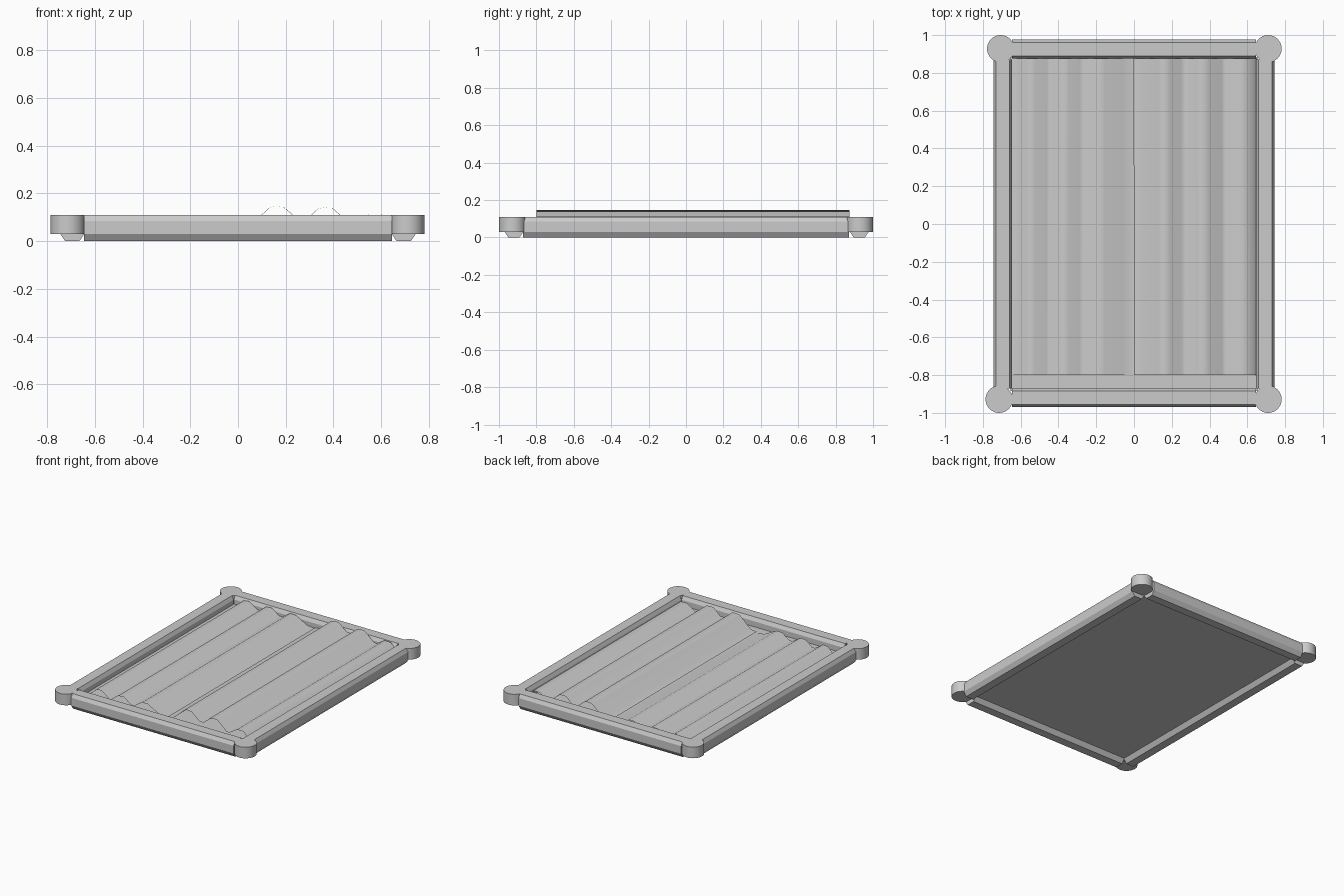
import bpy, bmesh, math
from mathutils import Vector

if "Cube" in bpy.data.objects:
    bpy.data.objects.remove(bpy.data.objects["Cube"])


def make_object(name, bm, smooth=None):
    bmesh.ops.recalc_face_normals(bm, faces=bm.faces)
    mesh = bpy.data.meshes.new(name)
    bm.to_mesh(mesh)
    bm.free()
    ob = bpy.data.objects.new(name, mesh)
    bpy.context.collection.objects.link(ob)
    if smooth:
        bpy.ops.object.select_all(action='DESELECT')
        ob.select_set(True)
        bpy.context.view_layer.objects.active = ob
        bpy.ops.object.shade_smooth_by_angle(angle=math.radians(smooth))
    return ob


# Bevelled rail cross-section: (offset across the rail, height)
RAIL = [(-0.03, 0), (0.03, 0), (0.05, 0.03), (0.05, 0.085),
        (0.036, 0.11), (-0.036, 0.11), (-0.05, 0.085), (-0.05, 0.03)]


def rail(name, centre, half_len, along_x):
    bm = bmesh.new()
    rings = []
    for end in (-half_len, half_len):
        rings.append([bm.verts.new((end, centre + o, z) if along_x
                                   else (centre + o, end, z)) for o, z in RAIL])
    n = len(RAIL)
    for i in range(n):
        j = (i + 1) % n
        bm.faces.new((rings[0][i], rings[0][j], rings[1][j], rings[1][i]))
    for r in rings:
        bm.faces.new(r)
    make_object(name, bm)


rail("front_rail", -0.92, 0.645, True)
rail("back_rail", 0.926, 0.645, True)
rail("left_rail", -0.695, 0.872, False)
rail("right_rail", 0.695, 0.872, False)

# Round corner posts
R = 0.072
for name, x, y in (("front_left", -0.714, -0.928), ("front_right", 0.71, -0.928),
                   ("back_left", -0.706, 0.928), ("back_right", 0.71, 0.928)):
    bm = bmesh.new()
    bmesh.ops.create_cone(bm, cap_ends=True, segments=32, radius1=R, radius2=R, depth=0.08)
    bmesh.ops.translate(bm, verts=bm.verts, vec=Vector((x, y, 0.07)))
    make_object(name + "_corner_post", bm, 40)

# Floor panel
bm = bmesh.new()
bmesh.ops.create_cube(bm, size=1)
for v in bm.verts:
    v.co = (v.co.x * 1.31, v.co.y * 1.77, 0.04 + v.co.z * 0.012)
make_object("floor_panel", bm)


# Corrugated sheets: open profile in x/z swept along y
def sheet(name, pts, skew):
    bm = bmesh.new()
    front = [bm.verts.new((x + skew, -0.8, z)) for x, z in pts]
    back = [bm.verts.new((x, 0.875, z)) for x, z in pts]
    for i in range(len(pts) - 1):
        bm.faces.new((front[i], front[i + 1], back[i + 1], back[i]))
    ob = make_object(name, bm, 50)
    for p in ob.data.polygons:
        if p.normal.z < 0:
            ob.data.flip_normals()
            break


sheet("left_sheet", [(-0.648, 0.052), (-0.61, 0.058), (-0.565, 0.1), (-0.525, 0.104),
                     (-0.46, 0.062), (-0.44, 0.062), (-0.39, 0.102), (-0.345, 0.105),
                     (-0.285, 0.064), (-0.26, 0.063), (-0.2, 0.105), (-0.155, 0.105),
                     (-0.06, 0.055), (-0.008, 0.05)], -0.002)
sheet("right_sheet", [(-0.002, 0.055), (0.045, 0.062), (0.13, 0.139), (0.155, 0.146),
                      (0.19, 0.143), (0.25, 0.092), (0.285, 0.09), (0.335, 0.136),
                      (0.36, 0.141), (0.395, 0.138), (0.465, 0.076), (0.49, 0.073),
                      (0.55, 0.112), (0.6, 0.112), (0.648, 0.065)], 0.002)
